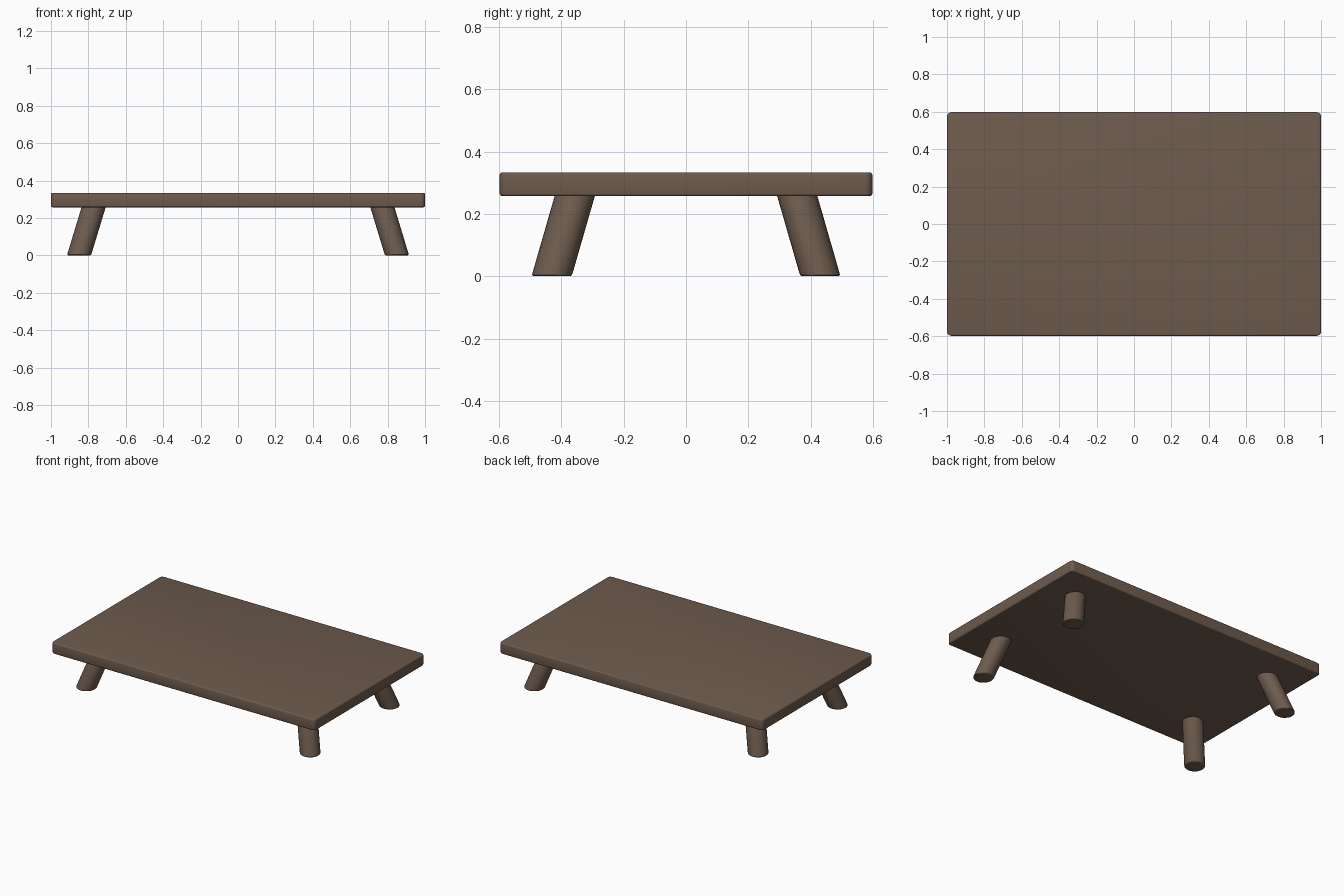
import bpy, bmesh
from mathutils import Matrix

if "Cube" in bpy.data.objects:
    bpy.data.objects.remove(bpy.data.objects["Cube"])

wood = bpy.data.materials.new("brown_wood")
wood.diffuse_color = (0.155, 0.105, 0.075, 1)
wood.use_nodes = True
wood.node_tree.nodes["Principled BSDF"].inputs["Base Color"].default_value = wood.diffuse_color

TOP_LOW, TOP_HIGH = 0.257, 0.333


def finish(bm, name):
    bmesh.ops.recalc_face_normals(bm, faces=bm.faces)
    mesh = bpy.data.meshes.new(name)
    bm.to_mesh(mesh)
    bm.free()
    obj = bpy.data.objects.new(name, mesh)
    bpy.context.collection.objects.link(obj)
    mesh.materials.append(wood)
    bpy.ops.object.select_all(action='DESELECT')
    obj.select_set(True)
    bpy.context.view_layer.objects.active = obj
    bpy.ops.object.shade_smooth_by_angle(angle=0.6)
    return obj


def bevel(bm, edges, width, segments):
    bmesh.ops.bevel(bm, geom=edges, offset=width, offset_type='OFFSET',
                    segments=segments, profile=0.5, affect='EDGES')


# Tabletop: slab with rounded corners, then softened rims
bm = bmesh.new()
bmesh.ops.create_cube(bm, size=1)
bmesh.ops.scale(bm, vec=(2, 1.196, TOP_HIGH - TOP_LOW), verts=bm.verts)
bmesh.ops.translate(bm, vec=(0, 0, (TOP_HIGH + TOP_LOW) / 2), verts=bm.verts)
bevel(bm, [e for e in bm.edges if abs(e.verts[0].co.z - e.verts[1].co.z) > 0.01], 0.024, 5)
bevel(bm, [e for e in bm.edges if abs(e.verts[0].co.z - e.verts[1].co.z) < 1e-4], 0.008, 3)
finish(bm, "tabletop")


# Legs: round posts sheared outwards so both ends stay level
def leg(name, sx, sy):
    height = TOP_LOW + 0.01
    bm = bmesh.new()
    bmesh.ops.create_cone(bm, cap_ends=True, segments=32, radius1=0.0645,
                          radius2=0.0645, depth=height,
                          matrix=Matrix.Translation((0, 0, height / 2)))
    bevel(bm, [e for e in bm.edges if all(v.co.z < 1e-4 for v in e.verts)], 0.008, 3)
    for v in bm.verts:
        t = v.co.z / TOP_LOW
        v.co.x += sx * (0.85 - 0.078 * t)
        v.co.y += sy * (0.431 - 0.074 * t)
    finish(bm, name)


for side, sx in (("left", -1), ("right", 1)):
    for end, sy in (("front", -1), ("back", 1)):
        leg(f"{end}_{side}_leg", sx, sy)
